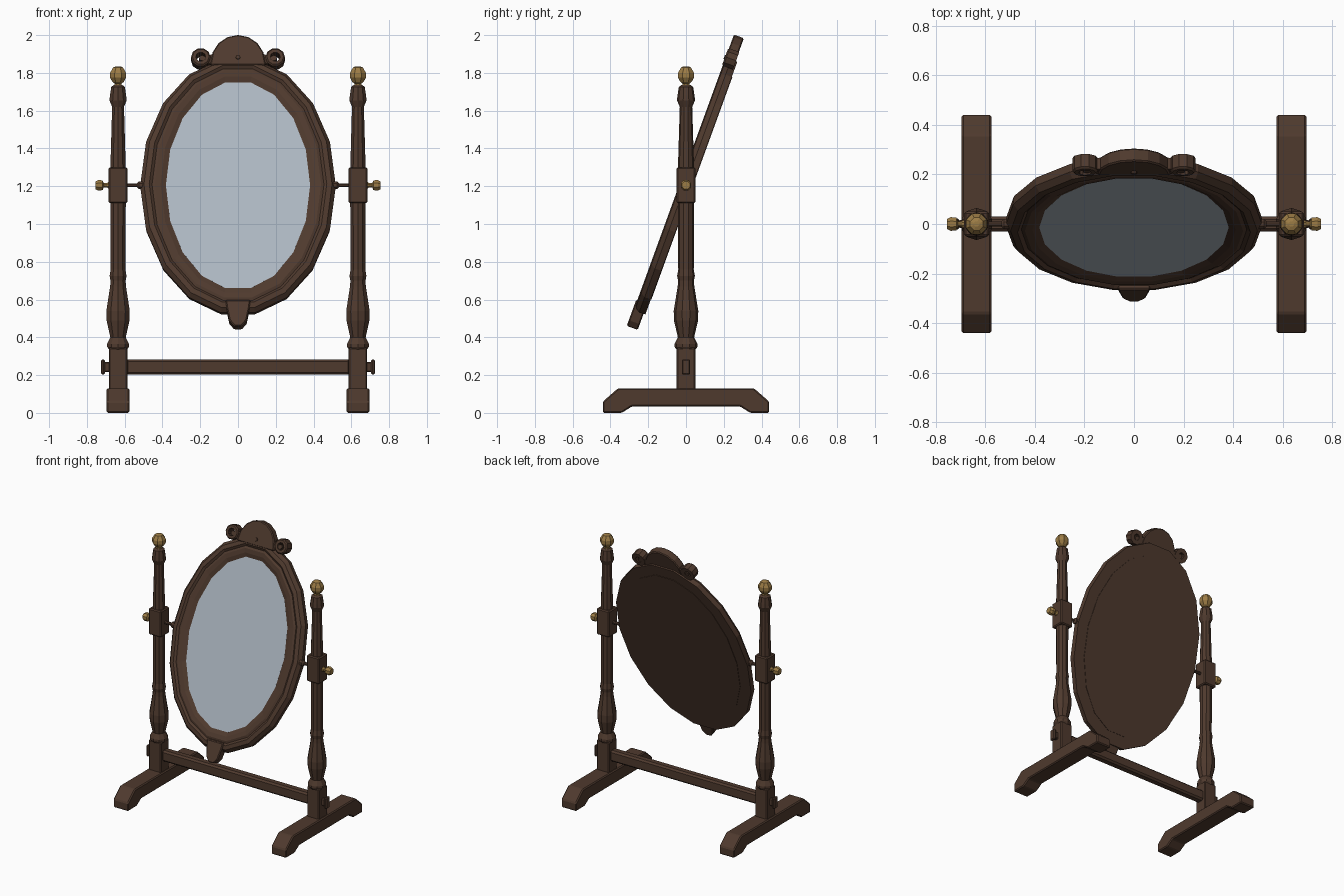
import bpy, bmesh, math
from mathutils import Matrix, Vector

if "Cube" in bpy.data.objects:
    bpy.data.objects.remove(bpy.data.objects["Cube"])

TILT = Matrix.Translation((0, 0, 1.2)) @ Matrix.Rotation(math.radians(-20), 4, 'X')


def material(name, rgb):
    m = bpy.data.materials.new(name)
    m.diffuse_color = (*rgb, 1)
    m.use_nodes = True
    m.node_tree.nodes["Principled BSDF"].inputs["Base Color"].default_value = m.diffuse_color
    return m


WOOD = material("dark_wood", (0.078, 0.042, 0.027))
BRASS = material("aged_brass", (0.33, 0.20, 0.06))
GLASS = material("mirror_glass", (0.42, 0.48, 0.54))


def loft(name, rings, mat, matrix=Matrix(), loop=False, bevel=0):
    """Skin a list of equal-length rings; cap the ends unless they loop."""
    bm = bmesh.new()
    vs = [[bm.verts.new(p) for p in ring] for ring in rings]
    n = len(vs[0])
    pairs = list(zip(vs, vs[1:])) + ([(vs[-1], vs[0])] if loop else [])
    for a, b in pairs:
        for i in range(n):
            j = (i + 1) % n
            bm.faces.new((a[i], a[j], b[j], b[i]))
    if not loop:
        bm.faces.new(vs[0])
        bm.faces.new(vs[-1])
    bmesh.ops.recalc_face_normals(bm, faces=bm.faces)
    me = bpy.data.meshes.new(name)
    bm.to_mesh(me)
    bm.free()
    me.materials.append(mat)
    ob = bpy.data.objects.new(name, me)
    bpy.context.collection.objects.link(ob)
    ob.matrix_world = matrix
    if bevel:
        mod = ob.modifiers.new("bevel", 'BEVEL')
        mod.width, mod.segments = bevel, 1
    return ob


def lathe(name, profile, sides, mat, matrix=Matrix()):
    rings = [[(r * math.cos(t), r * math.sin(t), z)
              for t in (2 * math.pi * (i + .5) / sides for i in range(sides))]
             for r, z in profile]
    return loft(name, rings, mat, matrix)


def box(name, lo, hi, mat, bevel=0.007):
    rings = [[(lo[0], lo[1], z), (hi[0], lo[1], z), (hi[0], hi[1], z), (lo[0], hi[1], z)]
             for z in (lo[2], hi[2])]
    return loft(name, rings, mat, bevel=bevel)


def plate(name, pts, front, back, mat, matrix=TILT, bevel=0):
    """Outline in x/z extruded through y; front is towards -y."""
    return loft(name, [[(x, -d, z) for x, z in pts] for d in (front, back)], mat, matrix, bevel=bevel)


def oval(a, b, n=18, cx=0, cz=0):
    return [(cx + a * math.cos(2 * math.pi * i / n), cz + b * math.sin(2 * math.pi * i / n))
            for i in range(n)]


# ---- stand, one side at a time
FOOT = [(-.44, 0), (-.34, 0), (-.285, .035), (.285, .035), (.34, 0), (.44, 0),
        (.44, .06), (.36, .13), (-.36, .13), (-.44, .06)]
LOWER = [(.05, .335), (.061, .35), (.061, .365), (.043, .40), (.064, .49), (.065, .54),
         (.044, .67), (.042, .70), (.047, .725), (.041, .76), (.043, 1.12)]
UPPER = [(.043, 1.29), (.033, 1.62), (.048, 1.655), (.045, 1.68), (.038, 1.725), (.025, 1.735)]
FINIAL = [(.022, 1.71), (.028, 1.722), (.018, 1.742), (.032, 1.752), (.046, 1.775),
          (.046, 1.80), (.028, 1.829), (.012, 1.835)]

for s, side in ((-1, "left"), (1, "right")):
    x = s * .635
    at = Matrix.Translation((x, 0, 0))
    loft(side + "_foot", [[(x + w, y, z) for y, z in FOOT] for w in (-.06, .06)], WOOD, bevel=.007)
    box(side + "_post_base", (x - .049, -.049, .12), (x + .049, .049, .345), WOOD)
    lathe(side + "_lower_post", LOWER, 10, WOOD, at)
    box(side + "_pivot_block", (x - .05, -.05, 1.11), (x + .05, .05, 1.3), WOOD)
    lathe(side + "_upper_post", UPPER, 10, WOOD, at)
    lathe(side + "_finial", FINIAL, 8, BRASS, at)
    # pivot rod and tightening knob, along the outward x axis
    out = Matrix.Translation((0, 0, 1.205)) @ Matrix.Rotation(s * math.pi / 2, 4, 'Y')
    lathe(side + "_pivot_rod", [(.022, .50), (.022, .525), (.011, .535), (.011, .60)], 8, WOOD, out)
    lathe(side + "_knob", [(.022, .68), (.012, .695), (.012, .71), (.028, .717),
                           (.030, .74), (.022, .755)], 8, BRASS, out)
    # through tenon of the stretcher with its cap
    for part, x0, x1, w, h in (("tenon", .67, .71, .016, .026), ("tenon_cap", .705, .725, .022, .04)):
        a, b = sorted((s * x0, s * x1))
        box(f"{side}_{part}", (a, -w, .243 - h), (b, w, .243 + h), WOOD, .006)

box("stretcher", (-.595, -.03, .203), (.595, .03, .283), WOOD, .012)

# ---- tilted oval frame: offset from glass edge, forward depth
PROFILE = [(-.01, -.03), (.135, -.03), (.138, .005), (.118, .03), (.09, .036),
           (.075, .024), (.06, .03), (.03, .026), (0, .014), (-.01, .0)]
loft("oval_frame", [[(x, -d, z) for x, z in oval(.38 + o, .587 + o)] for o, d in PROFILE],
     WOOD, TILT, loop=True)
plate("mirror_glass", oval(.382, .589), .015, .0, GLASS)
plate("back_panel", oval(.43, .637), -.005, -.033, WOOD)

# ---- crest with rosette and side scrolls
dome = [(.145 * math.cos(math.pi * i / 8), .685 + .156 * math.sin(math.pi * i / 8)) for i in range(9)]
plate("crest", dome + [(-.145, .67), (.145, .67)], .036, -.02, WOOD, bevel=.006)
plate("crest_rosette", oval(.012, .012, 8, 0, .713), .044, .03, WOOD)
for s, side in ((-1, "left"), (1, "right")):
    rings = [[(x, -d, z) for x, z in oval(r, r, 10, s * .197, .715)]
             for r, d in ((.052, -.022), (.052, .032), (.044, .04), (.026, .04), (.022, -.022))]
    loft(side + "_scroll", rings, WOOD, TILT, loop=True)
    plate(side + "_scroll_eye", oval(.016, .016, 8, s * .19, .71), .034, -.018, WOOD)
    plate(side + "_scroll_tail", [(s * .13, .68), (s * .19, .68), (s * .19, .715), (s * .13, .735)],
          .03, -.018, WOOD)

# ---- bottom pendant
plate("pendant", [(-.066, -.655), (.066, -.655), (.06, -.70), (.046, -.77), (.02, -.802),
                  (-.02, -.802), (-.046, -.77), (-.06, -.70)], .042, -.02, WOOD, bevel=.006)
